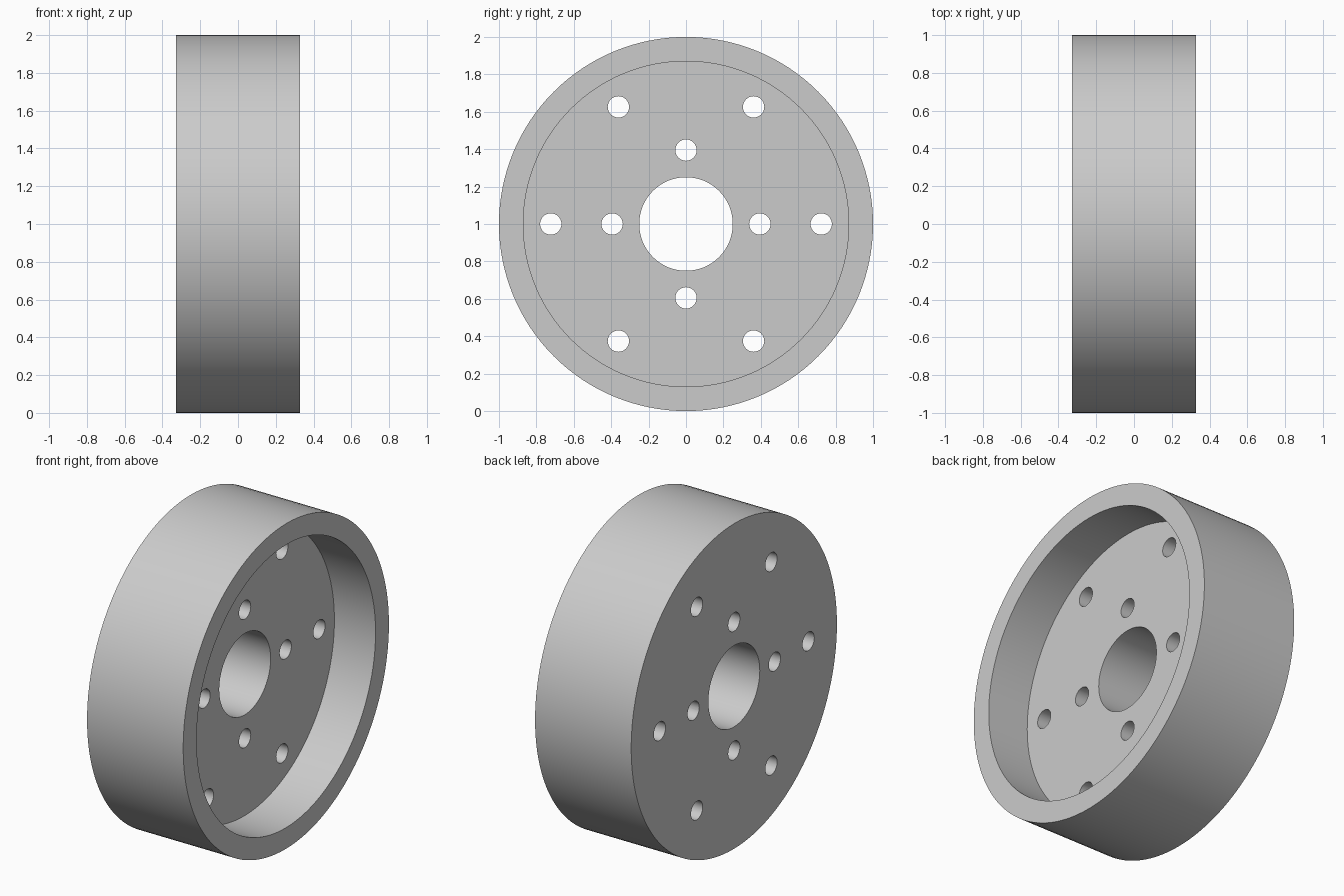
import bpy
from math import pi, sin, cos, radians

cube = bpy.data.objects.get("Cube")
if cube:
    bpy.data.objects.remove(cube, do_unlink=True)

HALF_WIDTH = 0.327
FLOOR_X = 0.047      # floor of the recess on the +x side
RADIUS = 1.0

# Plain grey metal
metal = bpy.data.materials.new("grey_metal")
metal.use_nodes = True
grey = (0.6, 0.6, 0.6, 1)
metal.diffuse_color = grey
metal.node_tree.nodes["Principled BSDF"].inputs["Base Color"].default_value = grey


def disc(name, radius, x0, x1, y=0.0, z=RADIUS, sides=48):
    """Cylinder lying along x, from x0 to x1."""
    bpy.ops.mesh.primitive_cylinder_add(
        vertices=sides, radius=radius, depth=x1 - x0,
        location=((x0 + x1) / 2, y, z), rotation=(0, pi / 2, 0))
    obj = bpy.context.object
    obj.name = name
    return obj


# Wheel drum
wheel = disc("wheel_hub", RADIUS, -HALF_WIDTH, HALF_WIDTH, sides=128)
wheel.data.materials.append(metal)

# Recess, centre bore and the two rings of bolt holes
cutters = [disc("recess_cutter", 0.87, FLOOR_X, 0.5, sides=128),
           disc("bore_cutter", 0.25, -0.5, 0.2, sides=64)]
for count, ring in ((4, 0.395), (6, 0.723)):
    for i in range(count):
        a = radians(360 / count * i)
        cutters.append(disc("bolt_hole_cutter", 0.057, -0.5, 0.2,
                            ring * cos(a), RADIUS + ring * sin(a), 32))

for cutter in cutters:
    cutter.hide_render = True
    mod = wheel.modifiers.new("cut", 'BOOLEAN')
    mod.operation = 'DIFFERENCE'
    mod.solver = 'EXACT'
    mod.object = cutter

# Apply the cuts, then drop the cutters
bpy.ops.object.select_all(action='DESELECT')
wheel.select_set(True)
bpy.context.view_layer.objects.active = wheel
for mod in list(wheel.modifiers):
    bpy.ops.object.modifier_apply(modifier=mod.name)
for cutter in cutters:
    bpy.data.objects.remove(cutter, do_unlink=True)

bpy.ops.object.shade_smooth_by_angle(angle=radians(30))
